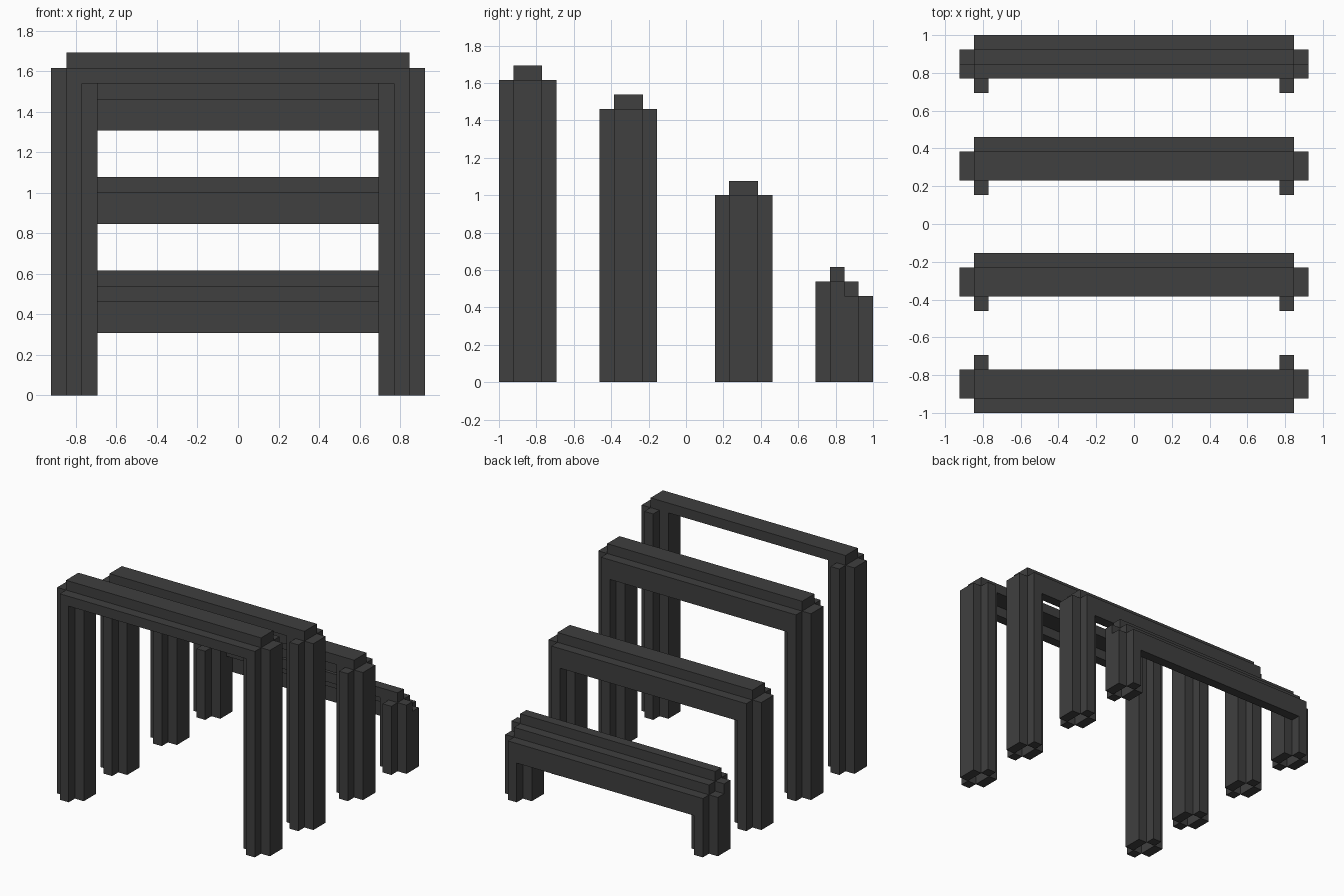
import bpy

if "Cube" in bpy.data.objects:
    bpy.data.objects.remove(bpy.data.objects["Cube"])

V = 1 / 13  # one block of the grid

mat = bpy.data.materials.new("charcoal grey")
mat.diffuse_color = (0.05, 0.05, 0.05, 1)
mat.use_nodes = True
mat.node_tree.nodes["Principled BSDF"].inputs["Base Color"].default_value = mat.diffuse_color


def arch(name, boxes):
    """One object made of blocks given as (x0, x1, y0, y1, z0, z1)."""
    verts, faces = [], []
    for x0, x1, y0, y1, z0, z1 in boxes:
        b = len(verts)
        verts += [(x * V, y * V, z * V) for z in (z0, z1)
                  for x, y in ((x0, y0), (x1, y0), (x1, y1), (x0, y1))]
        faces += [[b + i for i in f] for f in
                  ((3, 2, 1, 0), (4, 5, 6, 7), (0, 1, 5, 4),
                   (1, 2, 6, 5), (2, 3, 7, 6), (3, 0, 4, 7))]
    me = bpy.data.meshes.new(name)
    me.from_pydata(verts, [], faces)
    me.materials.append(mat)
    bpy.context.collection.objects.link(bpy.data.objects.new(name, me))


def build(name, centre, facing, side, beam_low, stepped=False):
    """Hollow arch: plates around an empty core; facing = side of the face plate."""
    boxes = []

    def add(x0, x1, d0, d1, z0, z1):
        ya, yb = sorted((centre + facing * d0, centre + facing * d1))
        boxes.append((x0, x1, ya, yb, z0, z1))

    def add_pair(x0, x1, *rest):
        add(x0, x1, *rest)
        add(-x1, -x0, *rest)

    face_top = side - 1 if stepped else side
    # legs: face strip, opposite strip, outer and inner side plates
    add_pair(10, 11, 1, 2, 0, beam_low)
    add_pair(10, 11, -2, -1, 0, side)
    for x in (9, 11):
        if stepped:
            add_pair(x, x + 1, -1, 0, 0, side)
            add_pair(x, x + 1, 0, 1, 0, side - 1)
        else:
            add_pair(x, x + 1, -1, 1, 0, side)
    # face plate of the beam
    add(-11, 11, 1, 2, beam_low, face_top)
    # top plate, in two steps on the lowest arch
    if stepped:
        add(-11, 11, 0, 1, side - 1, side)
        add(-11, 11, -1, 0, side, side + 1)
    else:
        add(-11, 11, -1, 1, side, side + 1)
    arch(name, boxes)


build("front_arch", -11, -1, 21, 20)
build("second_arch", -4, 1, 19, 17)
build("third_arch", 4, 1, 13, 11)
build("back_arch", 11, 1, 7, 4, stepped=True)
